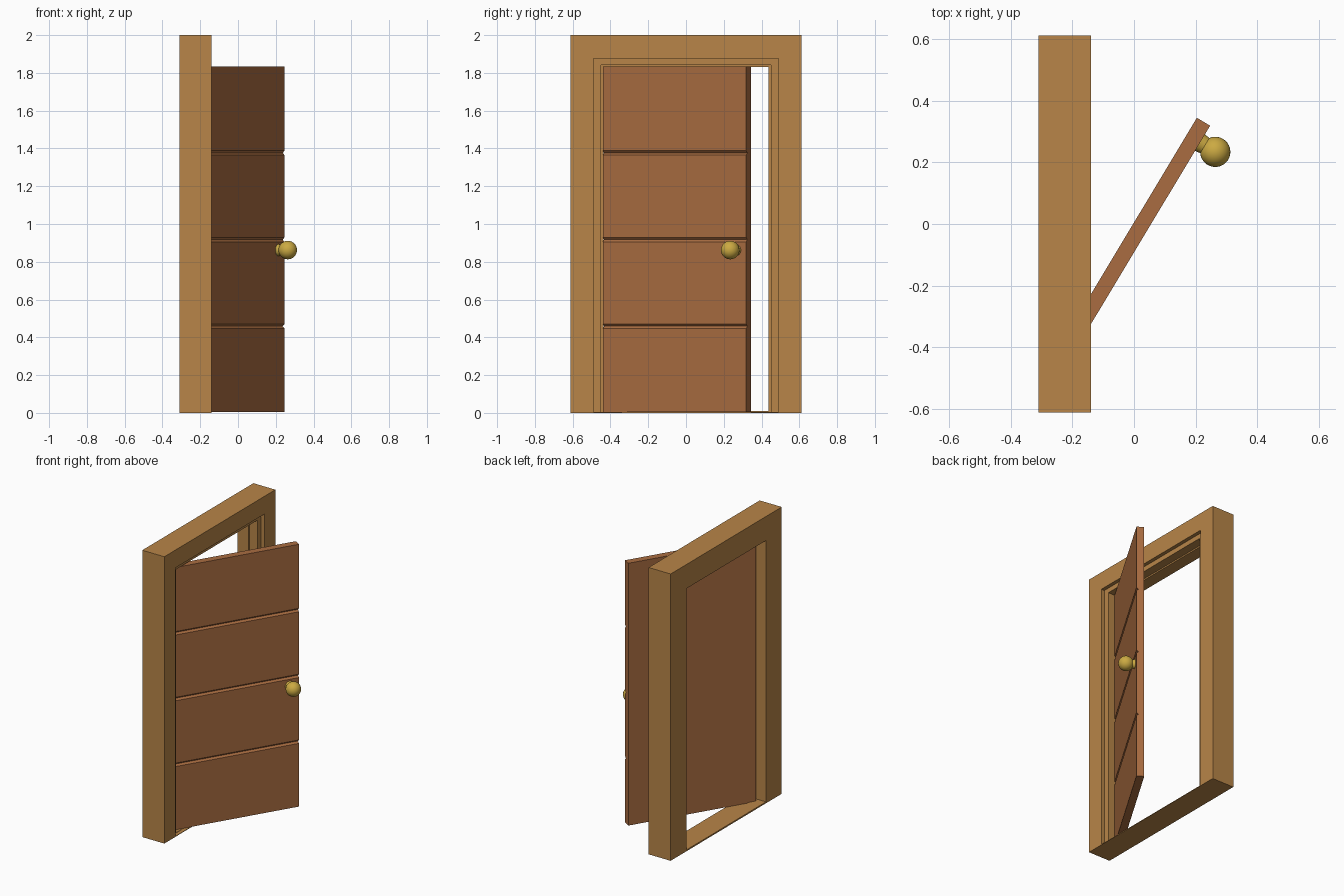
import bpy, bmesh
from math import radians
from mathutils import Matrix

cube = bpy.data.objects.get("Cube")
if cube:
    bpy.data.objects.remove(cube)


def material(name, colour):
    mat = bpy.data.materials.new(name)
    mat.use_nodes = True
    mat.diffuse_color = (*colour, 1)
    bsdf = next(n for n in mat.node_tree.nodes if n.type == 'BSDF_PRINCIPLED')
    bsdf.inputs["Base Color"].default_value = (*colour, 1)
    return mat


def finish(bm, name, mat):
    bmesh.ops.recalc_face_normals(bm, faces=bm.faces)
    mesh = bpy.data.meshes.new(name)
    bm.to_mesh(mesh)
    bm.free()
    mesh.materials.append(mat)
    obj = bpy.data.objects.new(name, mesh)
    bpy.context.collection.objects.link(obj)
    return obj


light_wood = material("light wood", (0.479, 0.235, 0.065))
door_wood = material("reddish wood", (0.402, 0.152, 0.053))
brass = material("brass", (0.6, 0.4, 0.055))

# Frame: rectangular rings (x, half width, bottom, top) bridged into a stepped section
BACK, FRONT, REBATE, STOP = -0.31, -0.14, -0.165, -0.225
outer = (0.612, 0, 2)
recess = (0.49, 0.004, 1.876)
jamb = (0.45, 0.006, 1.842)
lip = (0.438, 0.01, 1.832)
section = [(BACK, outer), (FRONT, outer), (FRONT, recess), (REBATE, recess),
           (REBATE, jamb), (STOP, jamb), (STOP, lip), (BACK, lip)]
bm = bmesh.new()
rings = []
for x, (w, low, high) in section:
    corners = [(x, -w, low), (x, w, low), (x, w, high), (x, -w, high)]
    rings.append([bm.verts.new(c) for c in corners])
for i, ring in enumerate(rings):
    nxt = rings[(i + 1) % len(rings)]
    for k in range(4):
        j = (k + 1) % 4
        bm.faces.new((ring[k], ring[j], nxt[j], nxt[k]))
finish(bm, "door_frame", light_wood)

# Door leaf: grooved side profile extruded along its width.
# Local axes: x along the width, y pointing inward from the outer face.
WIDTH, THICK, LOW, HIGH = 0.885, 0.05, 0.006, 1.835
hinge = Matrix.Translation((-0.209, -0.44, 0)) @ Matrix.Rotation(radians(59), 4, 'Z')
profile = [(THICK, HIGH), (THICK, LOW), (0, LOW)]
for i in (1, 2, 3):
    z = HIGH * i / 4
    profile += [(0, z - 0.012), (0.012, z), (0, z + 0.012)]
profile.append((0, HIGH))
bm = bmesh.new()
face = bm.faces.new([bm.verts.new((0, y, z)) for y, z in profile])
grown = bmesh.ops.extrude_face_region(bm, geom=[face])["geom"]
bmesh.ops.translate(bm, vec=(WIDTH, 0, 0),
                    verts=[v for v in grown if isinstance(v, bmesh.types.BMVert)])
door = finish(bm, "door_leaf", door_wood)
door.matrix_world = hinge

# Handle: short neck and round knob on the outer face
KNOB_X, KNOB_Z = 0.821, 0.862
bm = bmesh.new()
bmesh.ops.create_cone(bm, cap_ends=True, segments=32, radius1=0.032, radius2=0.026, depth=0.04,
                      matrix=Matrix.Translation((KNOB_X, -0.015, KNOB_Z))
                      @ Matrix.Rotation(radians(90), 4, 'X'))
neck = finish(bm, "knob_neck", brass)

bm = bmesh.new()
bmesh.ops.create_uvsphere(bm, u_segments=32, v_segments=16, radius=0.049,
                          matrix=Matrix.Translation((KNOB_X, -0.058, KNOB_Z)))
knob = finish(bm, "knob", brass)

for obj in (neck, knob):
    obj.matrix_world = hinge
    bpy.ops.object.select_all(action='DESELECT')
    obj.select_set(True)
    bpy.context.view_layer.objects.active = obj
    bpy.ops.object.shade_smooth_by_angle(angle=radians(40))
